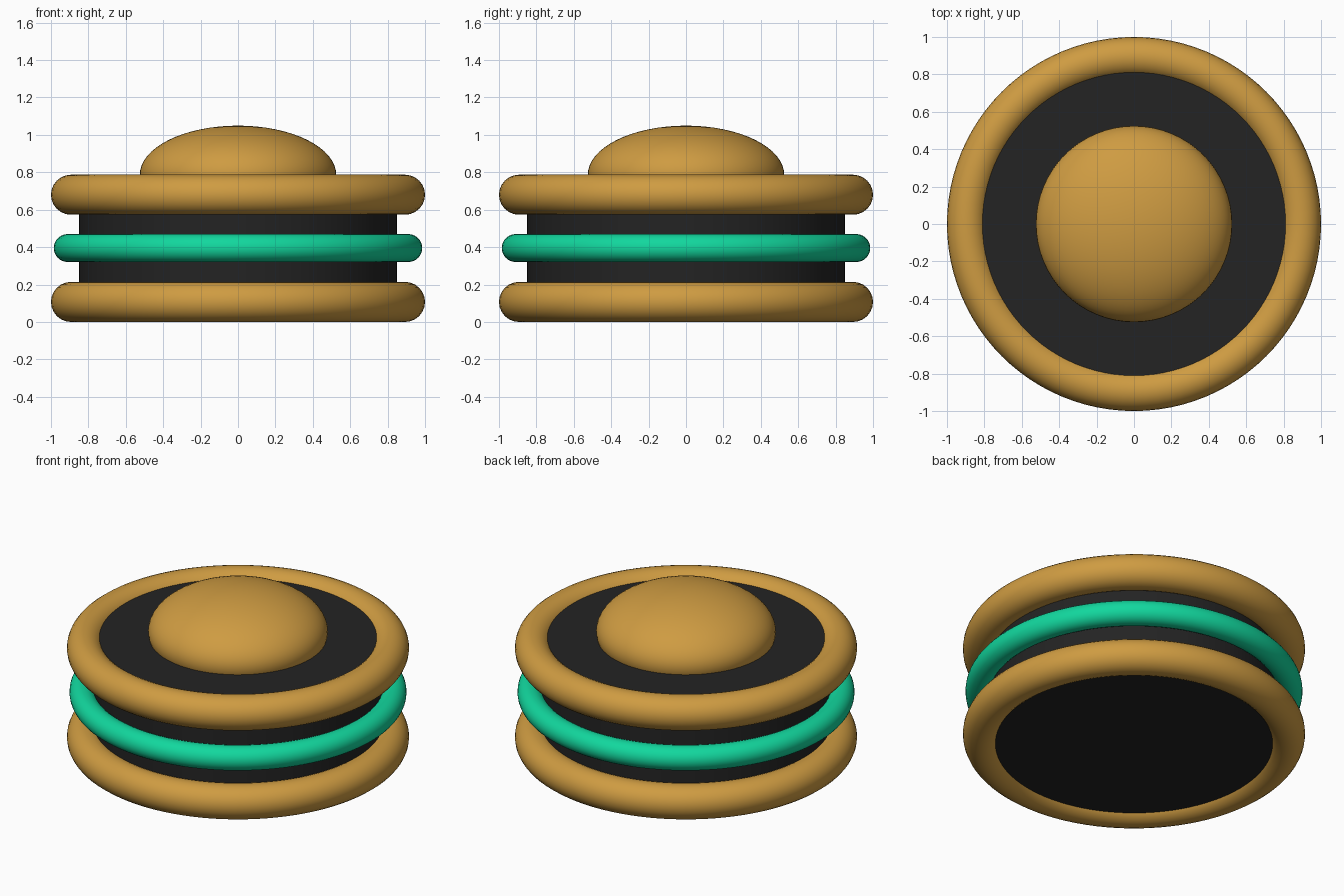
import bpy
import math

if "Cube" in bpy.data.objects:
    bpy.data.objects.remove(bpy.data.objects["Cube"])


def material(name, rgb):
    m = bpy.data.materials.new(name)
    m.diffuse_color = (*rgb, 1.0)
    m.use_nodes = True
    m.node_tree.nodes["Principled BSDF"].inputs["Base Color"].default_value = m.diffuse_color
    return m


gold = material("gold", (0.62, 0.33, 0.054))
black = material("charcoal", (0.017, 0.017, 0.017))
teal = material("teal green", (0.006, 0.68, 0.34))


def finish(name, mat):
    obj = bpy.context.object
    obj.name = name
    obj.data.materials.append(mat)
    bpy.ops.object.shade_smooth_by_angle(angle=math.radians(40))
    return obj


def ring(name, outer, tube, z, mat):
    bpy.ops.mesh.primitive_torus_add(
        major_radius=outer - tube, minor_radius=tube,
        major_segments=96, minor_segments=24, location=(0, 0, z))
    return finish(name, mat)


# Dark drum, its flat ends slightly sunk inside the end rings
bpy.ops.mesh.primitive_cylinder_add(vertices=96, radius=0.85, depth=0.707,
                                    location=(0, 0, 0.3935))
finish("drum_body", black)

# Rounded end rings and the thinner middle band
ring("bottom_ring", 1.0, 0.107, 0.107, gold)
ring("top_ring", 1.0, 0.107, 0.68, gold)
ring("middle_band", 0.985, 0.075, 0.395, teal)

# Flattened dome button, its underside sunk into the drum
bpy.ops.mesh.primitive_uv_sphere_add(segments=64, ring_count=32, radius=0.525,
                                     location=(0, 0, 0.787))
dome = finish("dome_button", gold)
dome.scale.z = 0.5
